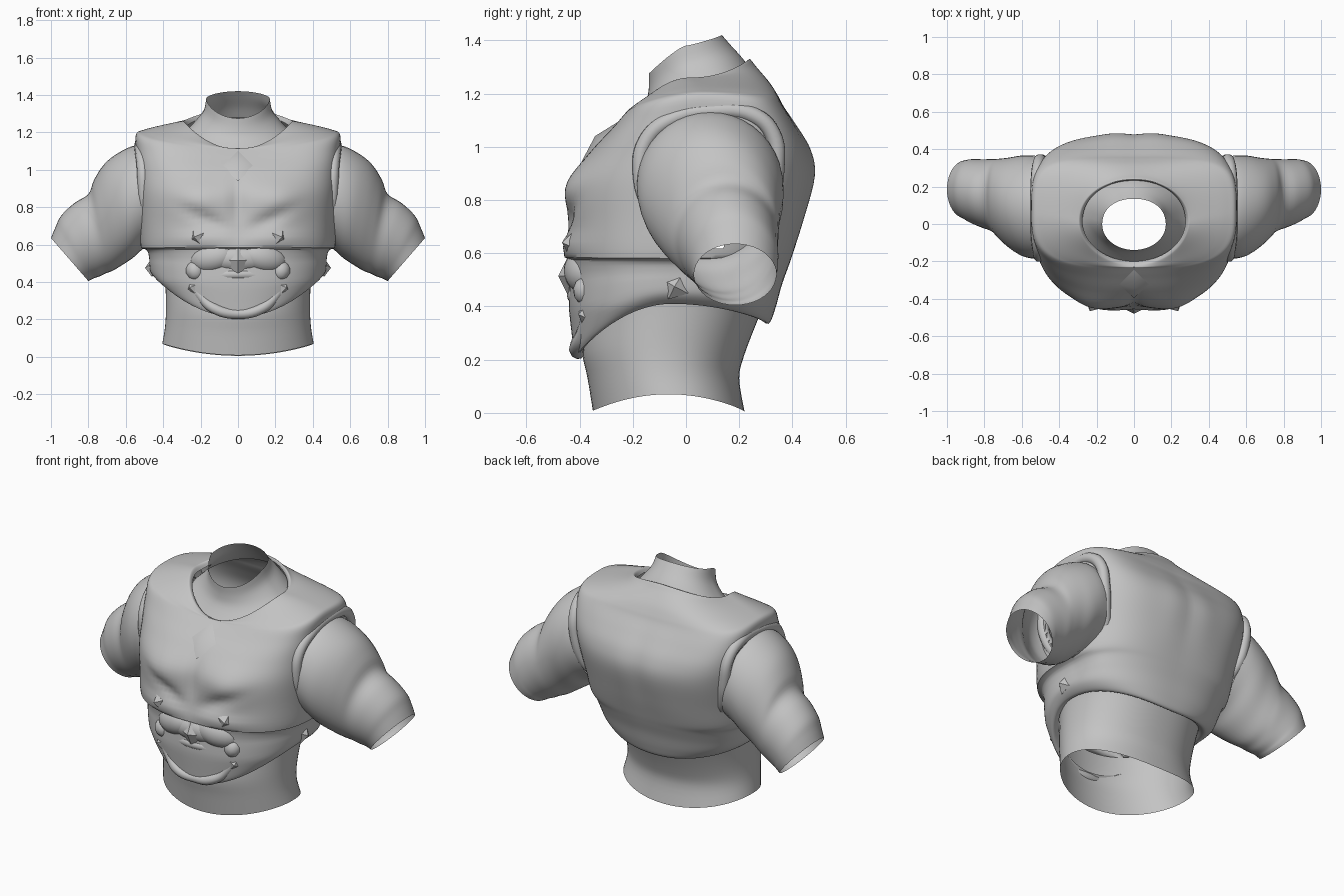
import bpy, bmesh, math
from mathutils import Vector, Matrix, Euler

if "Cube" in bpy.data.objects:
    bpy.data.objects.remove(bpy.data.objects["Cube"])

grey = bpy.data.materials.new("plain_grey")
grey.diffuse_color = (0.55, 0.55, 0.55, 1)
grey.use_nodes = True
grey.node_tree.nodes["Principled BSDF"].inputs["Base Color"].default_value = grey.diffuse_color


def spline(keys, steps):
    """Smoothly interpolate a list of equal-length tuples."""
    out = []
    for i in range(len(keys) - 1):
        p0, p1, p2 = keys[max(i - 1, 0)], keys[i], keys[i + 1]
        p3 = keys[min(i + 2, len(keys) - 1)]
        for k in range(steps):
            t = k / steps
            out.append([0.5 * (2 * b + (c - a) * t + (2 * a - 5 * b + 4 * c - d) * t * t
                               + (3 * b - a - 3 * c + d) * t ** 3)
                        for a, b, c, d in zip(p0, p1, p2, p3)])
    return out + [list(keys[-1])]


def finish(obj, mirror=False, angle=40):
    obj.data.materials.append(grey)
    if mirror:
        m = obj.modifiers.new("mirror", 'MIRROR')
        m.use_mirror_merge = False
    bpy.ops.object.select_all(action='DESELECT')
    obj.select_set(True)
    bpy.context.view_layer.objects.active = obj
    if obj.type == 'CURVE':
        bpy.ops.object.convert(target='MESH')
        obj = bpy.context.object
    bpy.ops.object.shade_smooth_by_angle(angle=math.radians(angle))
    return obj


def to_object(name, bm):
    me = bpy.data.meshes.new(name)
    bm.to_mesh(me)
    bm.free()
    obj = bpy.data.objects.new(name, me)
    bpy.context.collection.objects.link(obj)
    return obj


def loft(name, rings, mirror=False, hole=None):
    bm = bmesh.new()
    rows = [[bm.verts.new(p) for p in ring] for ring in rings]
    n = len(rows[0])
    for a, b in zip(rows, rows[1:]):
        for i in range(n):
            j = (i + 1) % n
            bm.faces.new((a[i], a[j], b[j], b[i]))
    bmesh.ops.recalc_face_normals(bm, faces=bm.faces)
    if hole:
        cut = [f for f in bm.faces if hole(f.calc_center_median())]
        bmesh.ops.delete(bm, geom=cut, context='FACES')
    return finish(to_object(name, bm), mirror, 50)


def torso_ring(w, yf, yb, zf, zs, zb, nf, nb, count=72, power=2.0):
    """Rounded-box ring with separate front, side and back heights."""
    pts = []
    for i in range(count):
        a = 2 * math.pi * i / count
        c, s = math.cos(a), math.sin(a)
        n = nf if s < 0 else nb
        r = (abs(c) ** n + abs(s) ** n) ** (-1 / n)
        z = zs + ((zf if s < 0 else zb) - zs) * abs(s) ** power
        pts.append(Vector((w * c * r, (yf + yb) / 2 + (yb - yf) / 2 * s * r, z)))
    return pts


def tube(name, points, radius, closed=False, mirror=False):
    cu = bpy.data.curves.new(name, 'CURVE')
    cu.dimensions = '3D'
    cu.bevel_depth = radius
    cu.bevel_resolution = 3
    cu.resolution_u = 6
    sp = cu.splines.new('BEZIER')
    sp.bezier_points.add(len(points) - 1)
    for bp, p in zip(sp.bezier_points, points):
        bp.co = p
        bp.handle_left_type = bp.handle_right_type = 'AUTO'
    sp.use_cyclic_u = closed
    obj = bpy.data.objects.new(name, cu)
    bpy.context.collection.objects.link(obj)
    return finish(obj, mirror, 60)


def blob(name, loc, scale, rot=(0, 0, 0), mirror=False, segs=24):
    bm = bmesh.new()
    bmesh.ops.create_uvsphere(bm, u_segments=segs, v_segments=max(segs // 2, 2), radius=1)
    bm.transform(Matrix.Translation(loc) @ Euler(rot).to_matrix().to_4x4()
                 @ Matrix.Diagonal((*scale, 1)))
    return finish(to_object(name, bm), mirror, 40)


# Waist: open tube, lower edge dips at front and back
waist = [(.405, -.35, .22, .008, .07, .005, 2.0, 2.2),
         (.39, -.37, .20, .13, .16, .13, 2.0, 2.2),
         (.385, -.39, .22, .23, .27, .22, 2.0, 2.3),
         (.39, -.38, .27, .34, .42, .35, 2.1, 2.4),
         (.40, -.38, .29, .38, .46, .40, 2.2, 2.5)]
loft("waist", [torso_ring(*k) for k in spline(waist, 4)])

# Neck: open tube leaning back, higher at the rear
neck = [(.29, -.22, .25, 1.07, 1.19, 1.28, 2, 2),
        (.24, -.155, .215, 1.16, 1.24, 1.33, 2, 2),
        (.185, -.14, .17, 1.22, 1.31, 1.38, 2, 2.2),
        (.17, -.14, .135, 1.275, 1.38, 1.42, 2, 2.2)]
loft("neck", [torso_ring(*k, power=1.25) for k in spline(neck, 4)])

# Vest: lower rim, belt band, chest, shoulders, collar
vest = [(.39, -.38, .27, .25, .43, .36, 2.2, 2.4),
        (.42, -.415, .31, .21, .41, .335, 2.2, 2.4),
        (.47, -.43, .335, .30, .445, .39, 2.2, 2.5),
        (.49, -.445, .36, .44, .50, .48, 2.3, 2.6),
        (.50, -.455, .385, .545, .555, .55, 2.35, 2.7),
        (.52, -.455, .405, .60, .595, .61, 2.4, 2.8),
        (.527, -.445, .44, .73, .73, .73, 2.55, 2.9),
        (.535, -.43, .475, .87, .86, .89, 2.7, 3.1),
        (.54, -.36, .46, .98, .98, .99, 3.0, 3.6),
        (.545, -.285, .41, 1.06, 1.10, 1.08, 3.3, 4.2),
        (.545, -.245, .365, 1.10, 1.19, 1.15, 3.2, 4.2),
        (.50, -.235, .345, 1.11, 1.215, 1.19, 3.0, 3.8),
        (.40, -.23, .315, 1.115, 1.24, 1.24, 2.5, 2.9),
        (.31, -.22, .265, 1.112, 1.258, 1.30, 2.1, 2.2),
        (.29, -.21, .24, 1.105, 1.258, 1.33, 2.0, 2.1),
        (.275, -.20, .232, 1.095, 1.235, 1.315, 2.0, 2.1)]
vest_rings = [torso_ring(*k, count=120) for k in spline(vest, 5)]


def bump(x, z, cx, cz, rx, rz):
    return math.exp(-((x - cx) / rx) ** 2 - ((z - cz) / rz) ** 2)


for ring in vest_rings:
    for p in ring:
        x = abs(p.x)
        # belt band sits back under the chest, fading out towards the back
        fade = min(max((.22 - p.y) / .15, 0), 1)
        if .40 < p.z < .578:
            k = 1 - .04 * fade * min((p.z - .40) / .12, 1)
            p.x *= k
            p.y *= k
        if p.y < -.1:      # chest muscles, breastbone groove, flutes under the chest
            p.y -= .030 * bump(x, p.z, .22, .84, .13, .10)
            p.y += .020 * bump(x, p.z, 0, .82, .04, .13)
            p.y += .022 * bump(x, p.z, .18, .74 + .45 * (x - .18), .12, .035)
            p.y -= .018 * bump(x, p.z, .2, .63, .16, .04)
        elif p.y > .1:     # shallow spine groove
            p.y += .010 * bump(x, p.z, .10, .92, .09, .2)
loft("vest", vest_rings,
     hole=lambda c: abs(c.x) > .42 and ((c.y - .09) / .21) ** 2 + ((c.z - .84) / .22) ** 2 < 1)

# Arms: each section is top x, z, bottom x, z, middle y, half depth
arm = [(.47, 1.12, .46, .60, .09, .26),
       (.55, 1.13, .51, .575, .09, .275),
       (.64, 1.09, .56, .53, .098, .268),
       (.715, 1.03, .62, .49, .115, .24),
       (.77, .945, .67, .46, .137, .212),
       (.80, .87, .71, .445, .153, .194),
       (.875, .822, .74, .43, .163, .183),
       (.945, .755, .77, .42, .175, .172),
       (.975, .695, .785, .412, .182, .163),
       (1.0, .635, .80, .405, .185, .155)]
arm_rings = []
for tx, tz, bx, bz, cy, ry in spline(arm, 4):
    top, bot = Vector((tx, 0, tz)), Vector((bx, 0, bz))
    mid, half = (top + bot) / 2, (top - bot) / 2
    arm_rings.append([mid + half * math.cos(a) + Vector((0, cy + ry * math.sin(a), 0))
                      for a in (2 * math.pi * i / 40 for i in range(40))])
loft("arms", arm_rings, mirror=True)

# Armhole rims, half sunk into the vest, ends tucked inside it
rim = [(.43, .0, .55), (.485, -.05, .64), (.50, -.13, .76), (.505, -.17, .90),
       (.51, -.15, 1.02), (.52, -.06, 1.10), (.522, .10, 1.135), (.52, .25, 1.12),
       (.51, .325, 1.05), (.495, .34, .92), (.465, .31, .78), (.40, .24, .66)]
tube("armhole_rims", rim, .032, mirror=True)

# Belt buckle lobes, wings and lower shield
blob("buckle", (0, -.39, .525), (.18, .07, .075))
blob("buckle_lobes", (.14, -.385, .53), (.125, .07, .08), (0, .2, .25), mirror=True)
blob("buckle_wings", (.23, -.375, .46), (.05, .05, .055), (0, .35, .4), mirror=True, segs=12)
half = [(.11, -.41, .25), (.19, -.38, .315), (.22, -.37, .385), (.12, -.40, .43)]
shield = [(0, -.405, .23)] + half + [(0, -.42, .44)] + [(-x, y, z) for x, y, z in half[::-1]]
tube("shield_rim", shield, .028, closed=True)
blob("buckle_gem", (0, -.44, .515), (.08, .04, .08), segs=4)

# Chest diamond lying on the sloped breastbone
blob("chest_diamond", (0, -.32, 1.02), (.09, .03, .11), (-.75, 0, 0), segs=4)

# Strap studs
for i, (x, y, z, r) in enumerate([(.22, -.435, .64, .045), (.24, -.375, .37, .05),
                                  (.462, -.04, .475, .055), (.48, -.12, .65, .04)]):
    blob("strap_stud_%d" % (i + 1), (x, y, z), (r, .035, r),
         (0, .5, math.atan2(x, -y)), mirror=True, segs=4)
